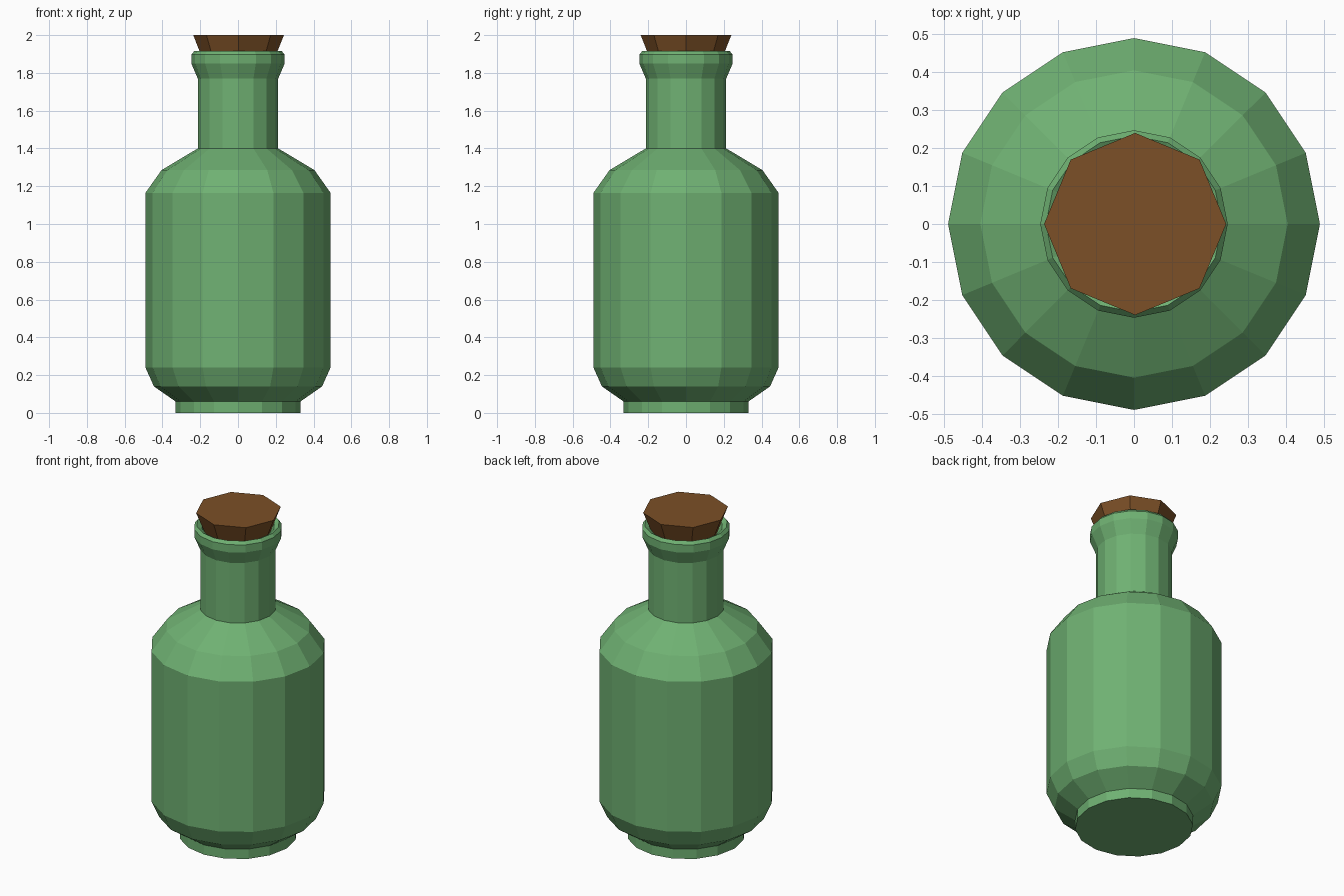
import bpy, math

if "Cube" in bpy.data.objects:
    bpy.data.objects.remove(bpy.data.objects["Cube"])

def material(name, color):
    m = bpy.data.materials.new(name)
    m.diffuse_color = color
    m.use_nodes = True
    m.node_tree.nodes["Principled BSDF"].inputs["Base Color"].default_value = m.diffuse_color
    return m

def lathe(name, profile, sides, mat, x=0.0):
    """Revolve (radius, z) points around z, capping both ends."""
    verts = [(x + r * math.cos(2 * math.pi * i / sides),
              r * math.sin(2 * math.pi * i / sides), z)
             for r, z in profile for i in range(sides)]
    faces = [(k * sides + i, k * sides + (i + 1) % sides,
              (k + 1) * sides + (i + 1) % sides, (k + 1) * sides + i)
             for k in range(len(profile) - 1) for i in range(sides)]
    faces.append(tuple(reversed(range(sides))))
    faces.append(tuple(range(len(verts) - sides, len(verts))))
    mesh = bpy.data.meshes.new(name)
    mesh.from_pydata(verts, [], faces)
    mesh.materials.append(mat)
    ob = bpy.data.objects.new(name, mesh)
    bpy.context.collection.objects.link(ob)
    return ob

green = material("green_glass", (0.16, 0.44, 0.17, 1))
brown = material("cork_brown", (0.20, 0.08, 0.02, 1))

# Bottle: foot, body, shoulder, neck, lip and the recess inside the mouth
lathe("bottle", [(0.33, 0), (0.33, 0.06), (0.445, 0.14), (0.49, 0.24),
                 (0.49, 1.165), (0.405, 1.285), (0.213, 1.40), (0.213, 1.77),
                 (0.247, 1.85), (0.247, 1.897), (0.232, 1.915),
                 (0.205, 1.90), (0.18, 1.84), (0.175, 1.75)], 16, green)

# Tapered stopper seated in the mouth
lathe("cork", [(0.165, 1.81), (0.24, 2.0)], 8, brown, 0.003)
